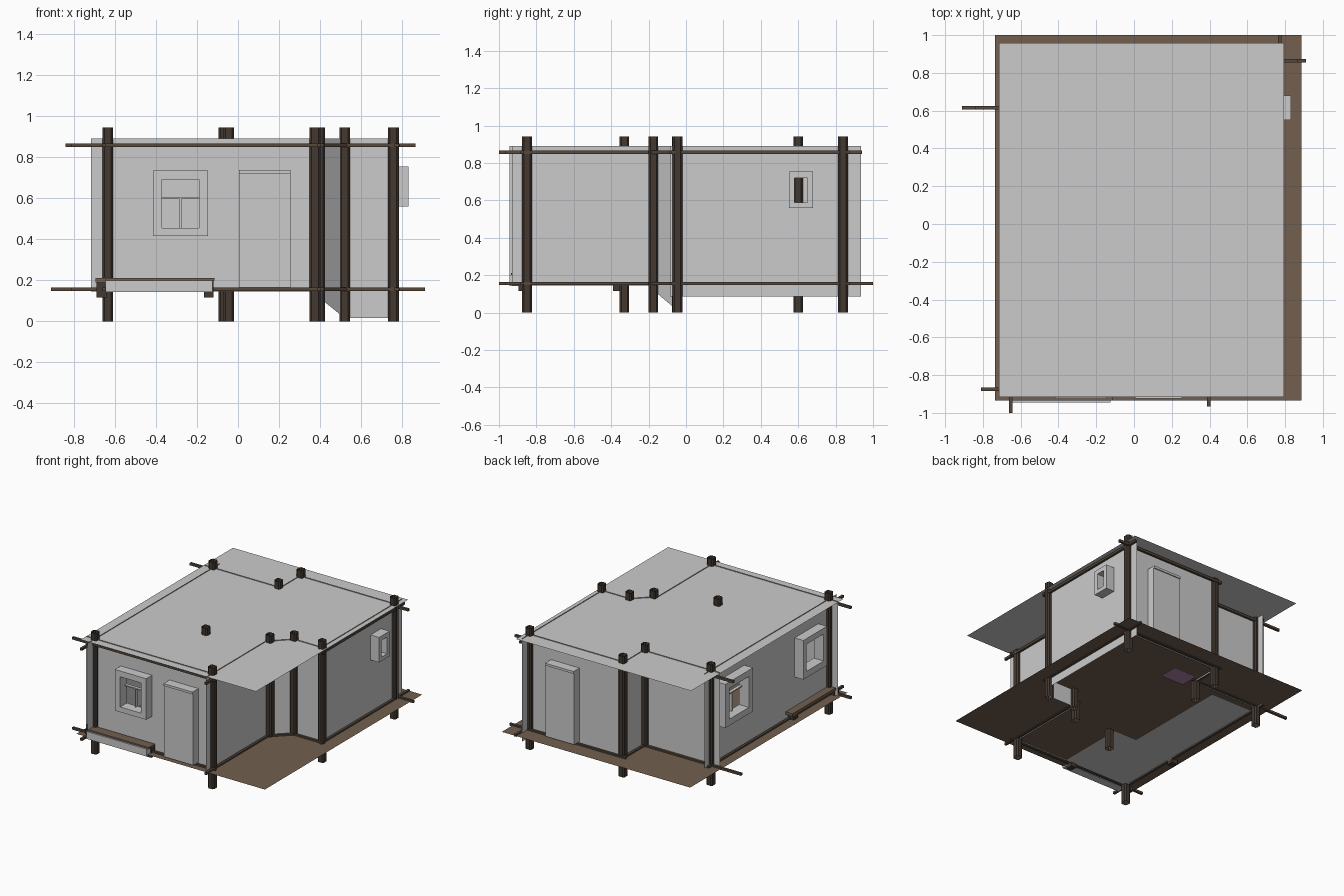
import bpy, bmesh
from mathutils import Vector

if "Cube" in bpy.data.objects:
    bpy.data.objects.remove(bpy.data.objects["Cube"])


def material(name, col):
    m = bpy.data.materials.new(name)
    m.diffuse_color = (*col, 1)
    m.use_nodes = True
    m.node_tree.nodes["Principled BSDF"].inputs["Base Color"].default_value = m.diffuse_color
    return m


TIMBER = material("dark_timber", (0.055, 0.04, 0.03))
BEAM = material("beam_timber", (0.09, 0.065, 0.045))
BOARD = material("floor_boards", (0.17, 0.115, 0.08))
PINK = material("rug_pink", (0.42, 0.22, 0.38))


def mesh_object(name, verts, faces, mat=None):
    me = bpy.data.meshes.new(name)
    me.from_pydata(verts, [], faces)
    ob = bpy.data.objects.new(name, me)
    bpy.context.collection.objects.link(ob)
    if mat:
        me.materials.append(mat)
    return ob


def boxes(name, spans, mat=None):
    """One object from several (x0,x1,y0,y1,z0,z1) blocks."""
    bm = bmesh.new()
    for x0, x1, y0, y1, z0, z1 in spans:
        lo = Vector((min(x0, x1), min(y0, y1), z0))
        hi = Vector((max(x0, x1), max(y0, y1), z1))
        for v in bmesh.ops.create_cube(bm, size=1)["verts"]:
            v.co = [(lo[i] + hi[i]) / 2 + v.co[i] * (hi[i] - lo[i]) for i in range(3)]
    me = bpy.data.meshes.new(name)
    bm.to_mesh(me)
    bm.free()
    ob = bpy.data.objects.new(name, me)
    bpy.context.collection.objects.link(ob)
    if mat:
        me.materials.append(mat)
    return ob


def plane(name, x0, x1, y0, y1, z, mat=None):
    return mesh_object(name, [(x0, y0, z), (x1, y0, z), (x1, y1, z), (x0, y1, z)],
                       [(0, 1, 2, 3)], mat)


TOP = 0.89


def wall(name, p, q, base=0.145, base_q=None, holes=()):
    """Thin upright wall from p to q; holes are (u0,u1,z0,z1) along its long axis."""
    ax = 0 if abs(q[0] - p[0]) > abs(q[1] - p[1]) else 1
    us = sorted({p[ax], q[ax], *(h[i] for h in holes for i in (0, 1))})
    zs = sorted({0.0, 1.0, *((h[i] - base) / (TOP - base) for h in holes for i in (2, 3))})
    base_q = base if base_q is None else base_q
    verts, faces = [], []
    for u0, u1 in zip(us, us[1:]):
        for s0, s1 in zip(zs, zs[1:]):
            zc = base + (s0 + s1) / 2 * (TOP - base)
            if any(h[0] < (u0 + u1) / 2 < h[1] and h[2] < zc < h[3] for h in holes):
                continue
            n = len(verts)
            for u, s in ((u0, s0), (u1, s0), (u1, s1), (u0, s1)):
                t = (u - p[ax]) / (q[ax] - p[ax])
                b = base + (base_q - base) * t
                verts.append((p[0] + (q[0] - p[0]) * t, p[1] + (q[1] - p[1]) * t,
                              b + (TOP - b) * s))
            faces.append((n, n + 1, n + 2, n + 3))
    return mesh_object(name, verts, faces)


def oriented(ax, u0, u1, d0, d1, z0, z1):
    return (u0, u1, d0, d1, z0, z1) if ax == 0 else (d0, d1, u0, u1, z0, z1)


def window(name, ax, d_in, d_out, outer, inner, panes=True):
    """Deep box frame around an opening, with an optional T of glazing bars."""
    a, b, c, d = outer
    e, f, g, h = inner
    parts = [(a, e, c, d), (f, b, c, d), (e, f, c, g), (e, f, h, d)]
    spans = [oriented(ax, u0, u1, d_in, d_out, z0, z1) for u0, u1, z0, z1 in parts]
    boxes(name, spans)
    if panes:
        m, k = (e + f) / 2, g + (h - g) * 0.62
        mid = d_in + (d_out - d_in) * 0.3
        boxes(name + "_bars", [oriented(ax, m - .004, m + .004, mid, d_in, g, k),
                               oriented(ax, e, f, mid, d_in, k - .004, k + .004)])


# Roof, deck and under-floor panels
plane("roof", -0.715, 0.795, -0.915, 0.958, 0.884)
plane("deck", -0.736, 0.886, -0.935, 1.0, 0.153, BOARD)
plane("room_underlay", -0.63, -0.07, -0.85, -0.3, 0.145)
plane("hall_underlay", -0.63, -0.27, -0.3, 0.55, 0.145)
plane("rug", -0.02, 0.18, 0.52, 0.67, 0.145, PINK)

# Posts: chamfered square tubes
c, r = 0.016, 0.026
profile = [(c, -r), (r, -c), (r, c), (c, r), (-c, r), (-r, c), (-r, -c), (-c, -r)]
spots = [(-0.635, -0.85), (0.375, -0.85), (0.398, -0.175), (0.52, -0.05), (0.757, -0.045),
         (0.757, 0.84), (-0.045, 0.84), (-0.07, 0.6), (-0.635, 0.6), (-0.045, -0.33)]
for i, (x, y) in enumerate(spots):
    vs = [(x + a, y + b, z) for z in (0, 0.943) for a, b in profile]
    mesh_object(f"post_{i + 1}", vs,
                [(k, (k + 1) % 8, 8 + (k + 1) % 8, 8 + k) for k in range(8)], TIMBER)

# Openings
front_in = (-0.37, -0.19, 0.455, 0.69)
right_in = (0.58, 0.65, 0.59, 0.72)
left_a_in = (0.24, 0.48, 0.48, 0.72)
left_b_in = (-0.68, -0.47, 0.49, 0.70)

# Walls, running a little past the corner posts
wall("front_wall", (-0.715, -0.85), (0.40, -0.85), holes=[front_in])
wall("side_wall", (0.375, -0.93), (0.375, -0.175))
wall("angled_wall", (0.39, -0.175), (0.52, -0.05), 0.12, 0.015)
wall("recess_wall", (0.52, -0.05), (0.775, -0.05), 0.015)
wall("right_wall", (0.757, -0.085), (0.757, 0.936), 0.087, holes=[right_in])
wall("back_wall", (-0.06, 0.84), (0.785, 0.84))
wall("step_wall", (-0.055, 0.6), (-0.055, 0.86))
wall("back_left_wall", (-0.715, 0.6), (-0.05, 0.6))
wall("left_wall", (-0.635, -0.943), (-0.635, 0.68), holes=[left_a_in, left_b_in])

# Window frames
window("front_window", 0, -0.84, -0.922, (-0.415, -0.145, 0.415, 0.735), front_in)
window("right_window", 1, 0.747, 0.83, (0.55, 0.68, 0.56, 0.755), right_in, False)
window("left_window_large", 1, -0.625, -0.71, (0.19, 0.53, 0.43, 0.77), left_a_in)
window("left_window_small", 1, -0.625, -0.71, (-0.72, -0.43, 0.44, 0.745), left_b_in, False)

# Doors with a lintel
for name, x0, x1, y0, y1 in (("front_door", 0.005, 0.255, -0.845, -0.915),
                             ("back_door", 0.33, 0.575, 0.835, 0.905)):
    s = 1 if y1 > y0 else -1
    boxes(name, [(x0, x1, y0, y1, 0.165, 0.72)])
    boxes(name + "_lintel", [(x0, x1, y0, y1 + s * 0.008, 0.72, 0.738)])

# Horizontal beams: axis, offset, low span, high span
runs = [("front", 0, -0.875, (-0.81, 0.42), (-0.81, 0.42)),
        ("back_left", 0, 0.615, (-0.91, -0.03), (-0.84, -0.03)),
        ("back", 0, 0.865, (-0.09, 0.91), (-0.09, 0.865)),
        ("left", 1, -0.652, (-1.0, 0.66), (-1.0, 0.66)),
        ("side", 1, 0.395, (-0.965, -0.17), (-0.965, -0.17)),
        ("recess", 0, -0.068, (0.5, 0.79), (0.5, 0.79)),
        ("right", 1, 0.772, (-0.09, 1.0), (-0.09, 0.94)),
        ("step", 1, -0.07, (0.58, 0.87), (0.58, 0.87))]
for name, ax, d, low, high in runs:
    for level, z, (a, b) in (("lower", 0.156, low), ("upper", 0.858, high)):
        boxes(f"{name}_{level}_beam",
              [oriented(ax, a, b, d - .009, d + .009, z - .009, z + .009)], BEAM)
for level, z in (("lower", 0.156), ("upper", 0.858)):
    a, b, n = Vector((0.40, -0.18, z)), Vector((0.525, -0.06, z)), Vector((.012, -.012, 0))
    up = Vector((0, 0, .009))
    vs = [p + o for p in (a, b) for o in (-up, n - up, n + up, up)]
    mesh_object(f"angled_{level}_beam", vs,
                [(k, (k + 1) % 4, 4 + (k + 1) % 4, 4 + k) for k in range(4)], BEAM)

# Planter bench at the front and ledge on the left, with brackets
boxes("front_planter", [(-0.645, -0.125, -0.88, -0.945, 0.143, 0.2)])
boxes("front_planter_top", [(-0.645, -0.115, -0.86, -0.935, 0.2, 0.212)], BOARD)
boxes("left_ledge", [(-0.635, -0.695, -0.88, -0.32, 0.19, 0.212)], BOARD)
boxes("ledge_brackets", [(-0.165, -0.12, -0.895, -0.84, 0.115, 0.2),
                         (-0.69, -0.64, -0.895, -0.84, 0.115, 0.19),
                         (-0.69, -0.64, -0.39, -0.34, 0.115, 0.19)], TIMBER)
